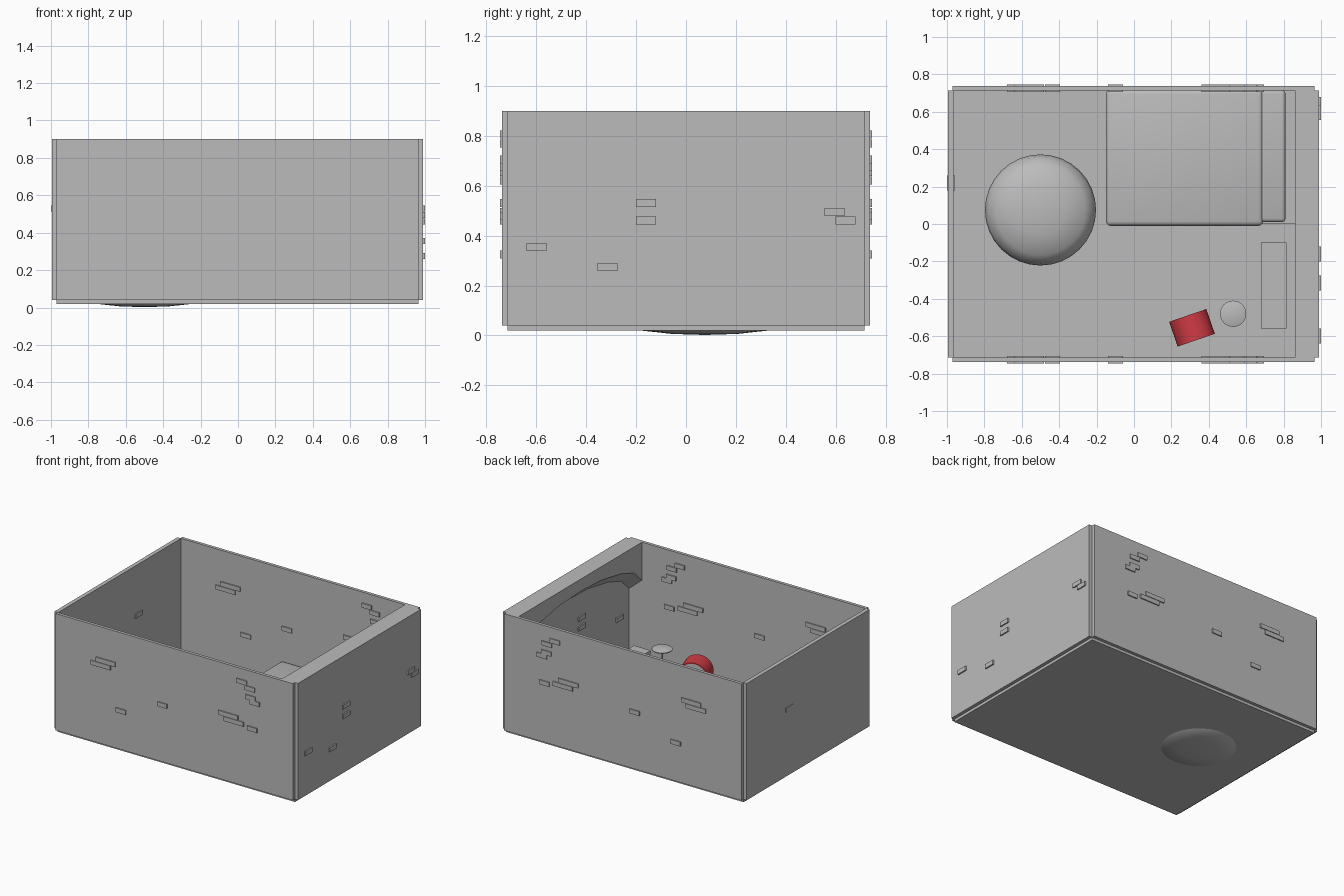
import bpy, bmesh, math
from mathutils import Vector, Matrix

cube = bpy.data.objects.get("Cube")
if cube:
    bpy.data.objects.remove(cube, do_unlink=True)


def material(name, rgb):
    m = bpy.data.materials.new(name)
    m.use_nodes = True
    m.diffuse_color = (*rgb, 1)
    m.node_tree.nodes["Principled BSDF"].inputs["Base Color"].default_value = (*rgb, 1)
    return m


GREY = material("plain_grey", (0.5, 0.5, 0.5))
RED = material("drum_red", (0.64, 0.045, 0.06))


def finish(name, bm, mats=(GREY,), smooth=False):
    bmesh.ops.recalc_face_normals(bm, faces=bm.faces)
    me = bpy.data.meshes.new(name)
    bm.to_mesh(me)
    bm.free()
    ob = bpy.data.objects.new(name, me)
    bpy.context.collection.objects.link(ob)
    for m in mats:
        me.materials.append(m)
    if smooth:
        bpy.ops.object.select_all(action='DESELECT')
        ob.select_set(True)
        bpy.context.view_layer.objects.active = ob
        bpy.ops.object.shade_smooth_by_angle(angle=math.radians(40))
    return ob


def add_box(bm, x, y, z):
    lo, hi = Vector((x[0], y[0], z[0])), Vector((x[1], y[1], z[1]))
    mat = Matrix.Translation((lo + hi) / 2) @ Matrix.Diagonal((*(hi - lo), 1))
    bmesh.ops.create_cube(bm, size=1, matrix=mat)


def box(name, x, y, z, bevel=0):
    bm = bmesh.new()
    add_box(bm, x, y, z)
    if bevel:
        bmesh.ops.bevel(bm, geom=bm.edges[:], offset=bevel, segments=3,
                        profile=0.5, affect='EDGES')
    return finish(name, bm, smooth=bevel > 0)


def lathe(name, profile, centre, steps=32):
    bm = bmesh.new()
    vs = [bm.verts.new((r, 0, z)) for r, z in profile]
    es = [bm.edges.new(pair) for pair in zip(vs, vs[1:])]
    bmesh.ops.spin(bm, geom=vs + es, cent=(0, 0, 0), axis=(0, 0, 1),
                   angle=math.tau, steps=steps)
    bmesh.ops.remove_doubles(bm, verts=bm.verts, dist=0.0005)
    ob = finish(name, bm, smooth=True)
    ob.location = (*centre, 0)
    return ob


# Room shell
box("floor", (-0.97, 0.965), (-0.715, 0.715), (0.02, 0.04))
for name, s in (("front_wall", -1), ("back_wall", 1)):
    box(name, (-0.97, 0.965), sorted((s * 0.715, s * 0.738)), (0.04, 0.9))
box("right_wall", (-0.995, -0.965), (-0.715, 0.715), (0.04, 0.9))
box("left_wall", (0.965, 0.99), (-0.715, 0.715), (0.04, 0.9))

# Bricks poking through both sides of the walls
BW, BH = 0.04, 0.016
long_bricks = [(-0.6, 0.655), (-0.52, 0.655), (-0.64, 0.62), (-0.56, 0.62),
               (-0.1, 0.46), (-0.435, 0.325), (0.4, 0.53), (0.48, 0.53),
               (0.445, 0.495), (0.525, 0.495), (0.635, 0.478),
               (0.55, 0.805), (0.615, 0.77), (0.62, 0.705), (0.655, 0.675)]
for name, s in (("front_bricks", -1), ("back_bricks", 1)):
    bm = bmesh.new()
    for x, z in long_bricks:
        add_box(bm, (x - BW, x + BW), sorted((s * 0.707, s * 0.746)), (z - BH, z + BH))
    finish(name, bm)

side_bricks = [(-0.16, 0.53), (-0.16, 0.46), (-0.6, 0.355),
               (-0.315, 0.275), (0.595, 0.495), (0.64, 0.46)]
bm = bmesh.new()
for y, z in side_bricks:
    add_box(bm, (0.955, 1.0), (y - BW, y + BW), (z - BH, z + BH))
finish("left_bricks", bm)
box("right_brick", (-1.0, -0.957), (0.22 - BW, 0.22 + BW), (0.53 - BH, 0.53 + BH))

# Arched valance along the top of the left wall, its soffit dropping to the wall
half = [(0.715, 0.62), (0.62, 0.71), (0.47, 0.76), (0.24, 0.8)]
arch = [(-y, z) for y, z in half] + [(0, 0.81)] + half[::-1]
bm = bmesh.new()
rows = [[bm.verts.new(p) for p in ((0.86, y, 0.9), (0.86, y, z),
                                   (0.966, y, z - 0.09), (0.966, y, 0.9))]
        for y, z in arch]
for a, b in zip(rows, rows[1:]):
    for i in range(4):
        j = (i + 1) % 4
        bm.faces.new((a[i], a[j], b[j], b[i]))
bm.faces.new(rows[0])
bm.faces.new(rows[-1])
finish("arched_valance", bm)

# Bed in the back corner
box("bed_base", (-0.13, 0.86), (0.0, 0.715), (0.04, 0.12))
box("mattress", (-0.13, 0.81), (0.01, 0.715), (0.1, 0.21), 0.02)
box("blanket", (-0.15, 0.69), (-0.01, 0.72), (0.05, 0.22), 0.025)

# Soft round seat, sinking slightly through the floor
lathe("beanbag", [(0, 0.002), (0.13, 0.006), (0.25, 0.019), (0.285, 0.05),
                  (0.297, 0.1), (0.285, 0.15), (0.24, 0.195), (0.13, 0.225),
                  (0, 0.235)], (-0.5, 0.075))

# Keyboard on a stand
box("keyboard", (0.68, 0.815), (-0.56, -0.1), (0.18, 0.21))
for i, y in enumerate((-0.5, -0.16)):
    box(f"keyboard_leg_{i + 1}", (0.7, 0.795), (y - 0.01, y + 0.01), (0.04, 0.18))

# Cymbal on a thin stem
lathe("cymbal", [(0, 0.296), (0.07, 0.288), (0.07, 0.294), (0, 0.312)], (0.53, -0.48))
lathe("cymbal_stem", [(0, 0.04), (0.03, 0.04), (0.004, 0.055), (0.004, 0.3), (0, 0.3)],
      (0.53, -0.48), 12)

# Drum lying on its side: red shell, grey heads
bm = bmesh.new()
bmesh.ops.create_cone(bm, cap_ends=True, segments=32, radius1=0.105, radius2=0.105, depth=0.14)
for f in bm.faces:
    f.material_index = 1 if abs(f.normal.z) > 0.9 else 0
caps = [f for f in bm.faces if f.material_index == 1]
bmesh.ops.inset_individual(bm, faces=caps, thickness=0.008)
for f in bm.faces:
    if abs(f.normal.z) > 0.9 and len(f.verts) == 4:
        f.material_index = 0
drum = finish("drum", bm, (RED, GREY), True)
drum.rotation_euler = (math.pi / 2, 0, math.radians(19))
drum.location = (0.31, -0.555, 0.145)
